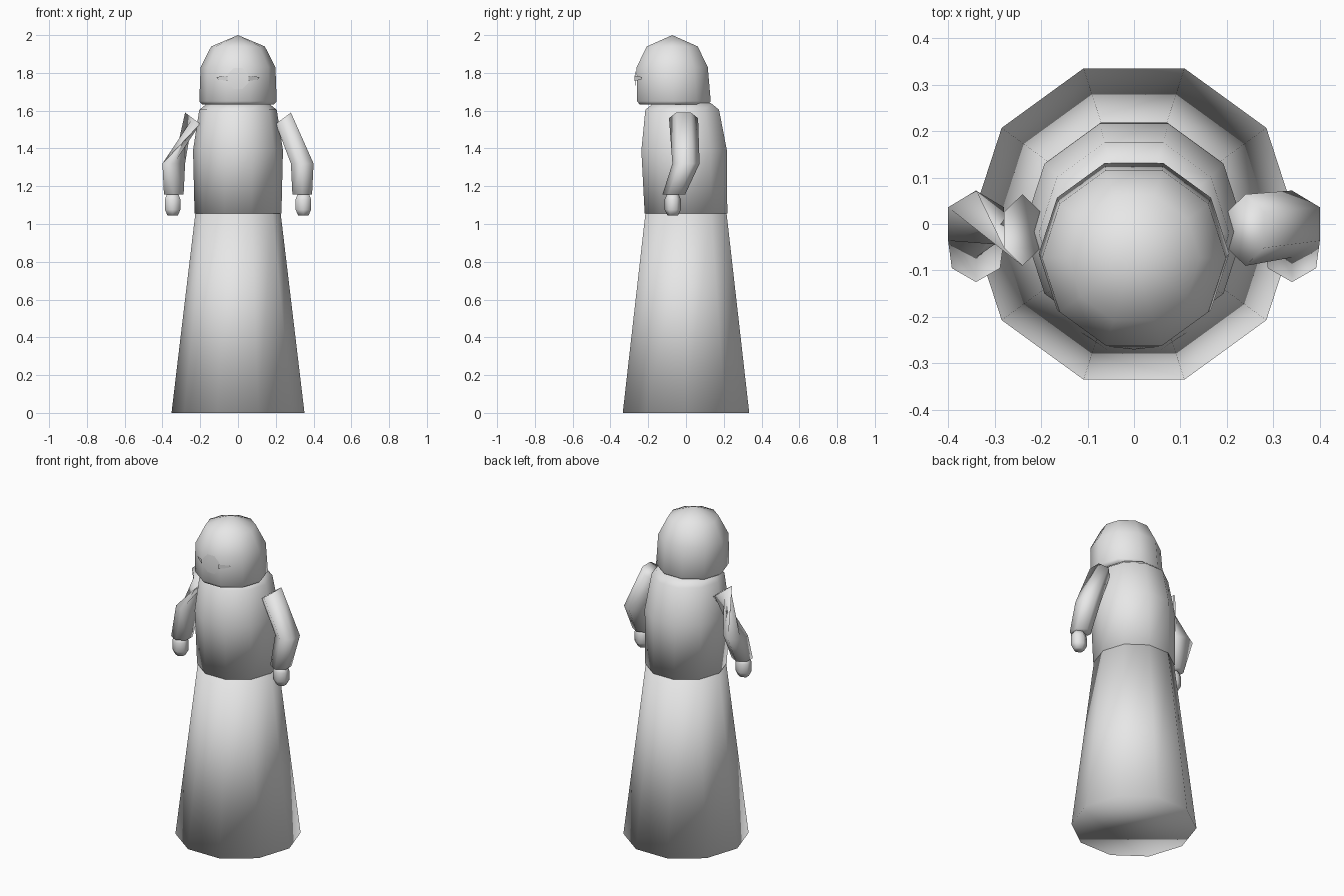
import bpy, bmesh, math
from mathutils import Vector

if "Cube" in bpy.data.objects:
    bpy.data.objects.remove(bpy.data.objects["Cube"])

grey = bpy.data.materials.new("light grey")
grey.diffuse_color = (0.8, 0.8, 0.8, 1)
grey.use_nodes = True
grey.node_tree.nodes["Principled BSDF"].inputs["Base Color"].default_value = grey.diffuse_color


def finish(name, bm):
    bmesh.ops.remove_doubles(bm, verts=bm.verts, dist=0.0005)
    bmesh.ops.recalc_face_normals(bm, faces=bm.faces)
    for f in bm.faces:
        f.smooth = True
    me = bpy.data.meshes.new(name)
    bm.to_mesh(me)
    bm.free()
    me.materials.append(grey)
    ob = bpy.data.objects.new(name, me)
    bpy.context.collection.objects.link(ob)
    return ob


def loft(name, rings, point_top=False):
    """Skin a stack of rings from bottom to top and close both ends."""
    bm = bmesh.new()
    vs = [[bm.verts.new(p) for p in r] for r in rings]
    n = len(vs[0])
    for a, b in zip(vs, vs[1:]):
        for i in range(n):
            j = (i + 1) % n
            bm.faces.new((a[i], a[j], b[j], b[i]))
    bm.faces.new(vs[0][::-1])
    if point_top:
        tip = bm.verts.new(rings[-1][0].lerp(rings[-1][n // 2], 0.5) + Vector((0, 0, 0.06)))
        for i in range(n):
            bm.faces.new((vs[-1][i], vs[-1][(i + 1) % n], tip))
    else:
        bm.faces.new(vs[-1])
    return finish(name, bm)


def ring10(r, z, cy=0.0):
    return [Vector((r * math.cos(math.tau * i / 10), cy + r * math.sin(math.tau * i / 10), z))
            for i in range(10)]


def hexring(c, u, hu, hy, turn=0):
    """Six-sided section: flat sides along u, corners along y."""
    u = Vector(u).normalized()
    out = []
    for k in range(6):
        a = math.radians(30 + 60 * (k + turn))
        out.append(Vector(c) + u * (hu * math.cos(a) / 0.866) + Vector((0, hy * math.sin(a), 0)))
    return out


# long skirt, torso and domed head
loft("skirt", [ring10(0.352, 0), ring10(0.226, 1.055)])
loft("torso", [ring10(0.23, 1.055), ring10(0.238, 1.39, -0.01),
               ring10(0.205, 1.605, -0.02), ring10(0.16, 1.64, -0.02)])
loft("head", [ring10(0.19, 1.632, -0.064), ring10(0.205, 1.65, -0.064),
              ring10(0.198, 1.83, -0.073), ring10(0.142, 1.94, -0.073)], point_top=True)

# arms and hands; the left sleeve is twisted between shoulder and elbow
for s, side, turn in ((1, "right", 0), (-1, "left", 2)):
    loft(side + "_arm", [
        hexring((s * 0.34, -0.065, 1.155), (s, 0, 0), 0.052, 0.06, turn),
        hexring((s * 0.34, 0.0, 1.32), (s, 0, 0), 0.06, 0.072, turn),
        hexring((s * 0.24, -0.013, 1.56), (s * 0.8, 0, 0.6), 0.05, 0.077)])
    loft(side + "_hand", [
        hexring((s * 0.346, -0.07, 1.045), (s, 0, 0), 0.027, 0.028),
        hexring((s * 0.346, -0.07, 1.075), (s, 0, 0), 0.041, 0.043),
        hexring((s * 0.346, -0.07, 1.13), (s, 0, 0), 0.041, 0.043),
        hexring((s * 0.346, -0.07, 1.16), (s, 0, 0), 0.03, 0.03)])

# thin face plate with a pointed strip on each side
bm = bmesh.new()
centre = bm.verts.new((0, -0.27, 1.77))
rim = []
for i in range(8):
    a = math.tau * (i + 0.5) / 8
    rim.append(bm.verts.new((0.06 * math.cos(a), -0.264, 1.77 + 0.06 * math.sin(a))))
for i in range(8):
    bm.faces.new((centre, rim[i], rim[(i + 1) % 8]))
for s in (1, -1):
    hi = bm.verts.new((s * 0.055, -0.272, 1.785))
    lo = bm.verts.new((s * 0.055, -0.272, 1.757))
    tip_hi = bm.verts.new((s * 0.115, -0.233, 1.778))
    tip_lo = bm.verts.new((s * 0.105, -0.237, 1.765))
    bm.faces.new((hi, lo, tip_lo, tip_hi))
finish("face_plate", bm)
